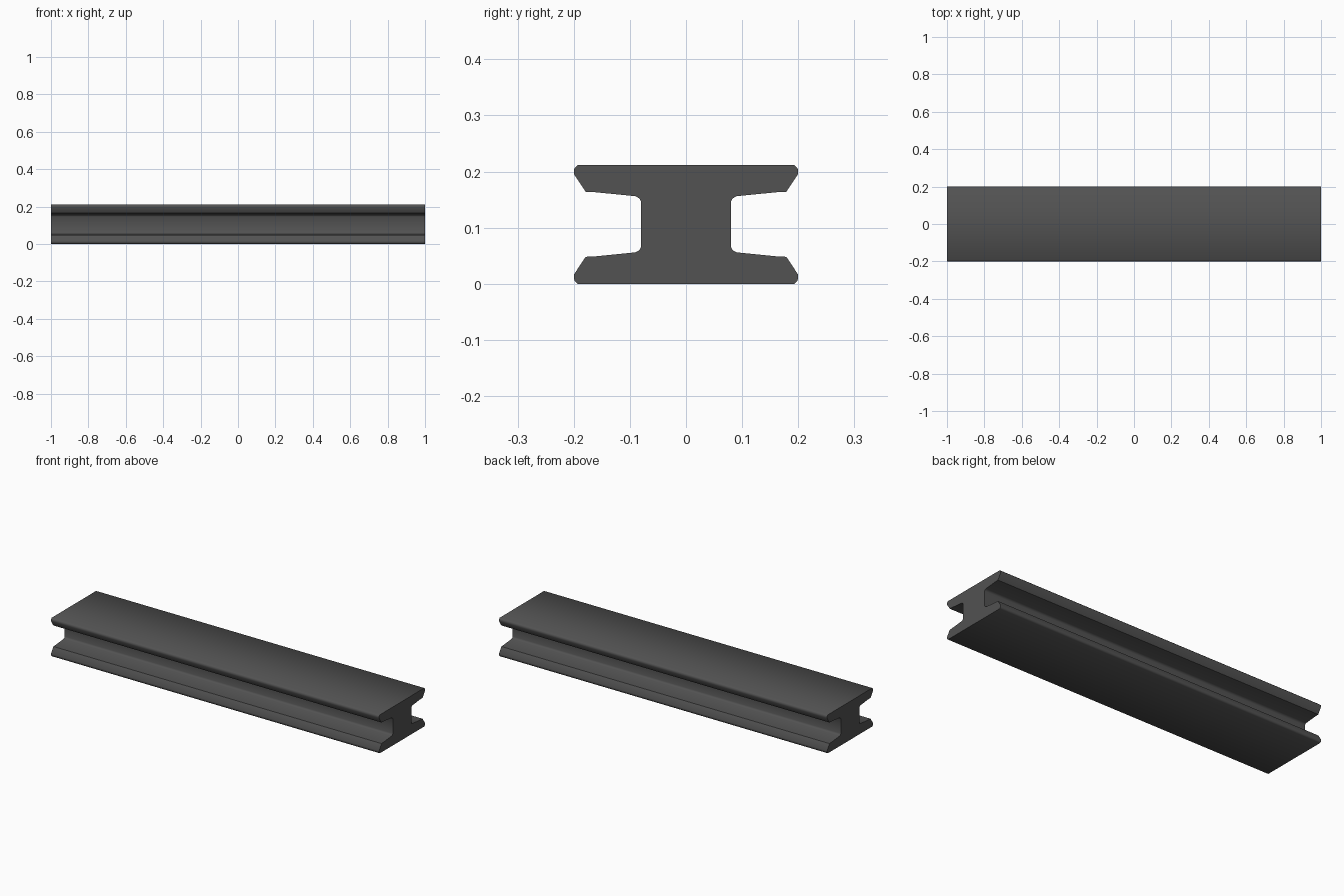
import bpy, bmesh, math

if "Cube" in bpy.data.objects:
    bpy.data.objects.remove(bpy.data.objects["Cube"])

HALF_LENGTH, HEIGHT = 1.0, 0.212

steel = bpy.data.materials.new("dark grey steel")
steel.diffuse_color = (0.085, 0.085, 0.085, 1)
steel.use_nodes = True
steel.node_tree.nodes["Principled BSDF"].inputs["Base Color"].default_value = steel.diffuse_color

# Lower right quarter of the I-shaped section, (y, z) from base to web
quarter = [(0.193, 0.0), (0.199, 0.006), (0.2, 0.016), (0.179, 0.048),
           (0.160, 0.049), (0.090, 0.056), (0.083, 0.060), (0.080, 0.066)]
right = quarter + [(y, HEIGHT - z) for y, z in reversed(quarter)]
section = right + [(-y, z) for y, z in reversed(right)]

# Beam: section extruded along x
bm = bmesh.new()
face = bm.faces.new([bm.verts.new((-HALF_LENGTH, y, z)) for y, z in section])
out = bmesh.ops.extrude_face_region(bm, geom=[face], use_keep_orig=True)
moved = [g for g in out["geom"] if isinstance(g, bmesh.types.BMVert)]
bmesh.ops.translate(bm, verts=moved, vec=(2 * HALF_LENGTH, 0, 0))
bmesh.ops.recalc_face_normals(bm, faces=bm.faces[:])
mesh = bpy.data.meshes.new("beam")
bm.to_mesh(mesh)
bm.free()
mesh.materials.append(steel)

beam = bpy.data.objects.new("beam", mesh)
bpy.context.collection.objects.link(beam)
bpy.context.view_layer.objects.active = beam
beam.select_set(True)
bpy.ops.object.shade_smooth_by_angle(angle=math.radians(50))
